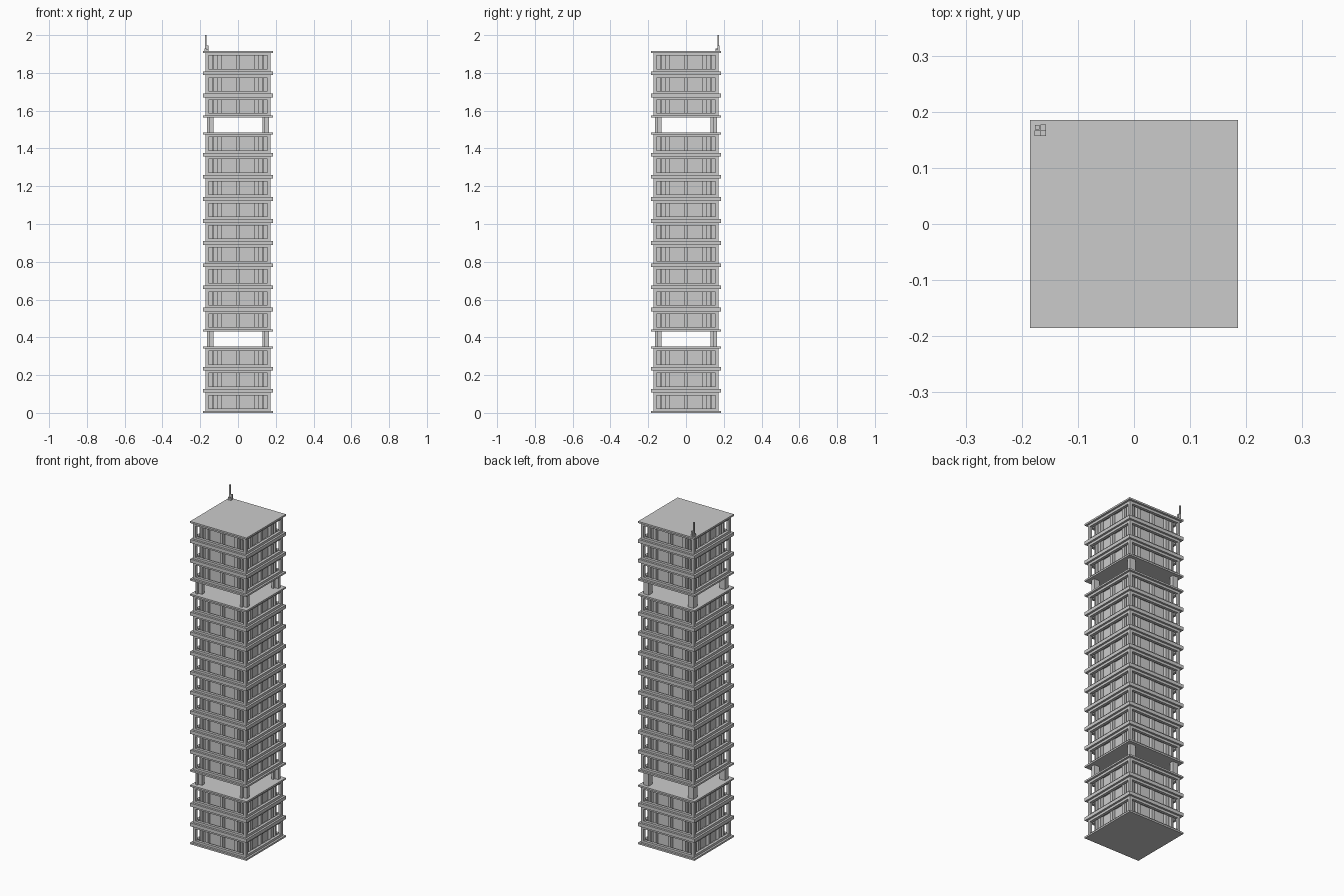
import bpy
import bmesh
from mathutils import Matrix, Vector

cube = bpy.data.objects.get("Cube")
if cube:
    bpy.data.objects.remove(cube, do_unlink=True)

PITCH = 0.117          # height of one storey
GAP = 0.08             # height of an open storey
SLAB = 0.185           # half width of a slab
SLAB_H = 0.01
WALL = 0.173           # half width at the outer wall face
WALL_T = 0.016
PANEL = 0.137          # half width at the recessed panels
SILL, HEAD = 0.023, 0.093


def box(bm, lo, hi):
    lo, hi = Vector(lo), Vector(hi)
    size = Matrix.Diagonal((*(hi - lo), 1))
    bmesh.ops.create_cube(bm, size=1, matrix=Matrix.Translation((lo + hi) / 2) @ size)


def finish(bm, name):
    mesh = bpy.data.meshes.new(name)
    bm.to_mesh(mesh)
    bm.free()
    return mesh


def place(mesh, name, z):
    obj = bpy.data.objects.new(name, mesh)
    obj.location.z = z
    bpy.context.collection.objects.link(obj)


def four_sides(name, boxes):
    """Build boxes on the front side and repeat them around the tower."""
    bm = bmesh.new()
    for quarter in range(4):
        before = set(bm.verts)
        for lo, hi in boxes:
            box(bm, lo, hi)
        new = [v for v in bm.verts if v not in before]
        bmesh.ops.rotate(bm, verts=new, cent=(0, 0, 0),
                         matrix=Matrix.Rotation(quarter * 1.5707963, 3, 'Z'))
    return finish(bm, name)


# Slabs below and above each storey
bm = bmesh.new()
for z in (0, PITCH - SLAB_H):
    box(bm, (-SLAB, -SLAB, z), (SLAB, SLAB, z + SLAB_H))
slabs = finish(bm, "slabs")

# Wall frame: sill, lintel and corner post on each side
inner, top = WALL - WALL_T, PITCH - SLAB_H
wall_frame = four_sides("wall_frame", [
    ((-inner, -WALL, SLAB_H), (inner, -inner, SILL)),
    ((-inner, -WALL, HEAD), (inner, -inner, top)),
    ((-WALL, -WALL, SLAB_H), (-inner, -inner, top)),
])

# Recessed panels, open at the corners behind the posts
panels = four_sides("panels", [
    ((-inner, -PANEL, SLAB_H), (inner, -PANEL + 0.01, top)),
])

# Piers standing between the panels and the wall frame
piers = four_sides("piers", [
    ((x - w, -inner, SLAB_H), (x + w, -PANEL, top))
    for x, w in ((-0.0975, 0.0105), (0, 0.009), (0.0975, 0.0105))
])

# Open storey columns with one notched corner
bm = bmesh.new()
for cx in (-0.147, 0.147):
    for cy in (-0.147, 0.147):
        box(bm, (cx - 0.018, cy - 0.018, 0), (cx - 0.005, cy + 0.018, GAP))
        box(bm, (cx - 0.005, cy - 0.005, 0), (cx + 0.018, cy + 0.018, GAP))
columns = finish(bm, "columns")

# Stack the storeys
z, level = 0, 1
for group, count in enumerate((3, 9, 3)):
    if group:
        place(columns, f"open_storey_columns_{group}", z)
        z += GAP
    for _ in range(count):
        for mesh in (slabs, wall_frame, panels, piers):
            place(mesh, f"{mesh.name}_{level}", z)
        z += PITCH
        level += 1

# Rooftop mast with three short stubs at its foot
bm = bmesh.new()
for x, y, r, tip in ((-0.172, 0.172, 0.004, 2.0), (-0.162, 0.172, 0.005, 1.945),
                     (-0.172, 0.162, 0.005, 1.93), (-0.162, 0.162, 0.005, 1.925)):
    box(bm, (x - r, y - r, 0), (x + r, y + r, tip - z))
place(finish(bm, "roof_mast"), "roof_mast", z)
